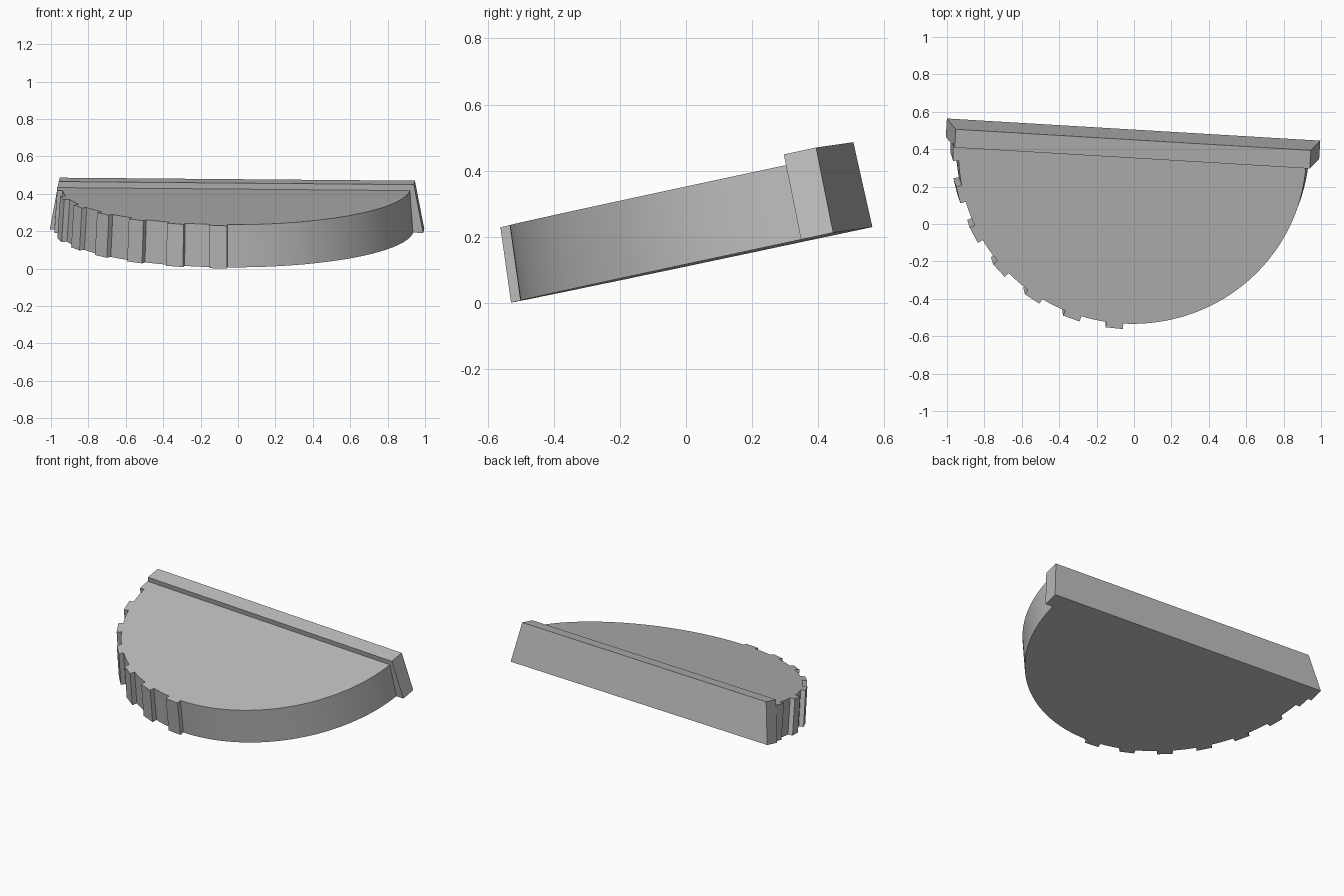
import bpy
import bmesh
from math import sin, cos, radians
from mathutils import Matrix

cube = bpy.data.objects.get("Cube")
if cube:
    bpy.data.objects.remove(cube, do_unlink=True)

# Single grey material
grey = bpy.data.materials.new("plain_grey")
grey.use_nodes = True
grey.diffuse_color = (0.5, 0.5, 0.5, 1)
grey.node_tree.nodes["Principled BSDF"].inputs["Base Color"].default_value = (0.5, 0.5, 0.5, 1)

# The whole piece leans back and is turned slightly
POSE = (Matrix.Translation((0, 0, 0.003)) @ Matrix.Rotation(radians(-3.5), 4, 'Z')
        @ Matrix.Rotation(radians(12), 4, 'X') @ Matrix.Rotation(radians(0.5), 4, 'Y'))
CX, CY = -0.034, 0.455
BOTTOM, TOP = 0.108, 0.338
R_LOW, R_HIGH = 0.946, 0.930
TOOTH = 0.03


def tapered_prism(name, low, high, z0, z1):
    """Join a bottom and a top outline with side walls."""
    bm = bmesh.new()
    a = [bm.verts.new((x, y, z0)) for x, y in low]
    b = [bm.verts.new((x, y, z1)) for x, y in high]
    bm.faces.new(a[::-1])
    bm.faces.new(b)
    n = len(a)
    for i in range(n):
        j = (i + 1) % n
        bm.faces.new((a[i], a[j], b[j], b[i]))
    bmesh.ops.recalc_face_normals(bm, faces=bm.faces[:])
    mesh = bpy.data.meshes.new(name)
    bm.to_mesh(mesh)
    bm.free()
    mesh.materials.append(grey)
    obj = bpy.data.objects.new(name, mesh)
    bpy.context.collection.objects.link(obj)
    obj.matrix_world = POSE
    return obj


def polar(radius, degrees):
    """Point on the rim; zero is the front, positive goes to the toothed side."""
    a = radians(degrees)
    return CX - radius * sin(a), CY - radius * cos(a)


# Half-round plate with a slight draft
def half_round(radius):
    return [polar(radius, 90 - 180 * i / 96) for i in range(97)]


plate = tapered_prism("half_round_plate", half_round(R_LOW), half_round(R_HIGH), BOTTOM, TOP)
bpy.context.view_layer.objects.active = plate
plate.select_set(True)
bpy.ops.object.shade_smooth_by_angle(angle=radians(30))


# Grip teeth along one half of the rim
def tooth_outline(radius, start, end):
    return [polar(radius - 0.05, start), polar(radius + TOOTH, start),
            polar(radius + TOOTH, end), polar(radius - 0.05, end)]


for i in range(7):
    start = 14.1 * i - 0.4
    end = min(start + 5.6, 90)
    tapered_prism(f"grip_tooth_{i + 1}", tooth_outline(R_LOW, start, end),
                  tooth_outline(R_HIGH, start, end), BOTTOM, TOP)


# Straight rear bar with sloped ends
def bar_outline(half):
    return [(CX - half, 0.438), (CX + half, 0.438), (CX + half, 0.538), (CX - half, 0.538)]


tapered_prism("rear_bar", bar_outline(1.0), bar_outline(0.951), BOTTOM, 0.371)
